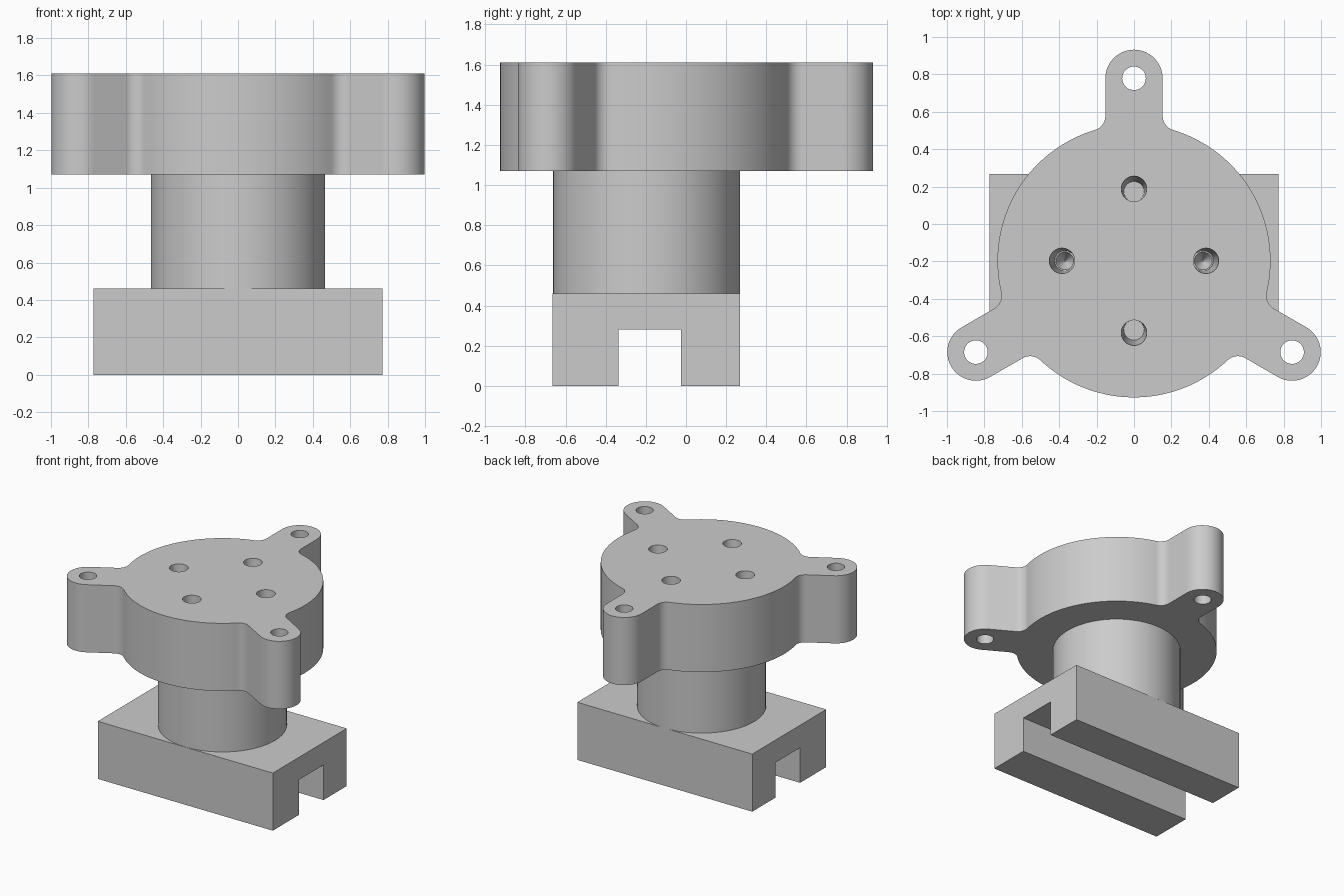
import bpy, bmesh
from math import sin, cos, pi, sqrt, atan2, radians
from mathutils import Matrix, Vector

cube = bpy.data.objects.get("Cube")
if cube:
    bpy.data.objects.remove(cube, do_unlink=True)

CY = -0.197                       # axis of the round parts
DISC_R, EAR_R, EAR_D, FILLET = 0.73, 0.153, 0.976, 0.08
FLANGE_Z, TOP_Z, BASE_Z = 1.07, 1.61, 0.46

grey = bpy.data.materials.new("plain grey")
grey.use_nodes = True
colour = (0.6, 0.6, 0.6, 1)
grey.diffuse_color = colour
grey.node_tree.nodes["Principled BSDF"].inputs["Base Color"].default_value = colour


def prism(name, outline, depth, matrix):
    """Extrude a flat outline along its local z and place it."""
    bm = bmesh.new()
    face = bm.faces.new([bm.verts.new((x, y, 0)) for x, y in outline])
    ext = bmesh.ops.extrude_face_region(bm, geom=[face])
    moved = [v for v in ext["geom"] if isinstance(v, bmesh.types.BMVert)]
    bmesh.ops.translate(bm, verts=moved, vec=(0, 0, depth))
    bmesh.ops.recalc_face_normals(bm, faces=bm.faces)
    bm.transform(matrix)
    return finish(name, bm)


def cone(name, r_low, r_high, low, high, segments=48):
    """Round frustum between two end centres, ends kept horizontal."""
    bm = bmesh.new()
    low, high = Vector(low), Vector(high)
    bmesh.ops.create_cone(bm, cap_ends=True, segments=segments, radius1=r_low,
                          radius2=r_high, depth=high.z - low.z)
    for v in bm.verts:
        v.co += Vector((*(low if v.co.z < 0 else high).xy, (low.z + high.z) / 2))
    return finish(name, bm)


def finish(name, bm):
    mesh = bpy.data.meshes.new(name)
    bm.to_mesh(mesh)
    bm.free()
    mesh.materials.append(grey)
    obj = bpy.data.objects.new(name, mesh)
    bpy.context.collection.objects.link(obj)
    return obj


def activate(obj):
    bpy.ops.object.select_all(action='DESELECT')
    obj.select_set(True)
    bpy.context.view_layer.objects.active = obj


def cut(obj, cutter):
    mod = obj.modifiers.new("cut", 'BOOLEAN')
    mod.operation, mod.solver, mod.object = 'DIFFERENCE', 'EXACT', cutter
    activate(obj)
    bpy.ops.object.modifier_apply(modifier=mod.name)
    bpy.data.objects.remove(cutter, do_unlink=True)


def arc(cx, cy, r, start, end, steps):
    return [(cx + r * cos(start + (end - start) * i / steps),
             cy + r * sin(start + (end - start) * i / steps)) for i in range(steps + 1)]


# Flange outline: one third (fillet, ear, fillet, rim) turned three times
fx = EAR_R + FILLET
fy = sqrt((DISC_R + FILLET) ** 2 - fx ** 2)
touch = atan2(fy, fx)
third = arc(fx, fy, FILLET, touch + pi, pi, 10)
third += arc(0, EAR_D, EAR_R, 0, pi, 28)
third += arc(-fx, fy, FILLET, 0, -touch, 10)
third += arc(0, 0, DISC_R, pi - touch, touch + 2 * pi / 3, 32)[1:-1]
outline = []
for k in range(3):
    a = 2 * pi * k / 3
    outline += [(x * cos(a) - y * sin(a), x * sin(a) + y * cos(a)) for x, y in third]
flange = prism("flange", outline, TOP_Z - FLANGE_Z, Matrix.Translation((0, CY, FLANGE_Z)))

# Through holes in the ears
for k in range(3):
    a = pi / 2 + 2 * pi * k / 3
    x, y = EAR_D * cos(a), CY + EAR_D * sin(a)
    cut(flange, cone("ear_hole_cutter", 0.063, 0.063, (x, y, 1), (x, y, 1.7)))

# Four blind holes leaning towards the axis, the side pair ending in points
for k in range(4):
    a = k * pi / 2
    tip = 0.056 if k % 2 else 0.004
    top = (0.385 * cos(a), CY + 0.385 * sin(a), TOP_Z + 0.001)
    low = (0.37 * cos(a), CY + 0.37 * sin(a), TOP_Z - 0.3)
    cut(flange, cone("blind_hole_cutter", 0.054, 0.068, low, top))
    if k % 2 == 0:
        deep = (0.367 * cos(a), CY + 0.367 * sin(a), TOP_Z - 0.38)
        cut(flange, cone("drill_tip_cutter", tip, 0.05, deep, (low[0], low[1], low[2] + 0.005)))

# Column between flange and base
column = cone("column", 0.466, 0.466, (0, CY, BASE_Z), (0, CY, FLANGE_Z), 96)

# Base block with a slot running along x
section = [(-0.665, 0), (-0.335, 0), (-0.335, 0.28), (-0.025, 0.28),
           (-0.025, 0), (0.268, 0), (0.268, BASE_Z), (-0.665, BASE_Z)]
along_x = Matrix(((0, 0, 1, -0.773), (1, 0, 0, 0), (0, 1, 0, 0), (0, 0, 0, 1)))
prism("slotted_base", section, 1.546, along_x)

for obj in (flange, column):
    activate(obj)
    bpy.ops.object.shade_smooth_by_angle(angle=radians(30))
